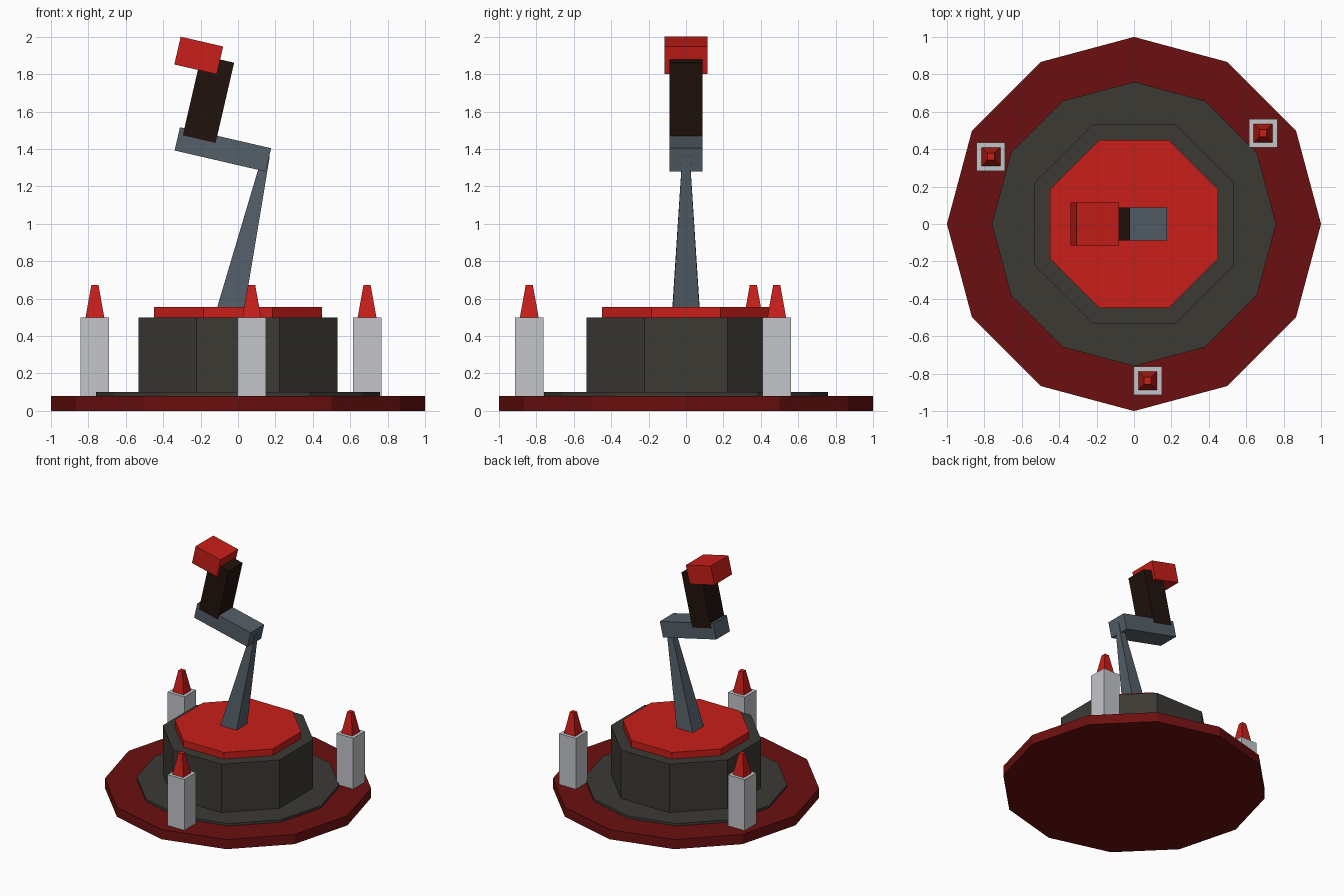
import bpy, bmesh
from math import radians, cos, sin, sqrt
from mathutils import Matrix

if "Cube" in bpy.data.objects:
    bpy.data.objects.remove(bpy.data.objects["Cube"])

TILT = radians(13)


def material(name, rgb):
    m = bpy.data.materials.new(name)
    m.diffuse_color = (*rgb, 1)
    m.use_nodes = True
    m.node_tree.nodes["Principled BSDF"].inputs["Base Color"].default_value = m.diffuse_color
    return m


RED = material("bright_red", (0.58, 0.013, 0.010))
MAROON = material("dark_red", (0.147, 0.005, 0.005))
CHARCOAL = material("charcoal", (0.045, 0.042, 0.034))
SLATE = material("slate", (0.09, 0.115, 0.14))
BLACK = material("black_brown", (0.015, 0.006, 0.004))
PALE = material("pale_grey", (0.546, 0.558, 0.584))


def finish(bm, name, mat, loc, tilt=0):
    me = bpy.data.meshes.new(name)
    bm.to_mesh(me)
    bm.free()
    me.materials.append(mat)
    ob = bpy.data.objects.new(name, me)
    ob.location = loc
    ob.rotation_euler.y = tilt
    bpy.context.collection.objects.link(ob)
    return ob


def prism(name, sides, r_bottom, r_top, height, loc, mat, turn=0, tilt=0):
    """Upright prism or frustum standing on loc."""
    bm = bmesh.new()
    bmesh.ops.create_cone(
        bm, cap_ends=True, segments=sides, radius1=r_bottom, radius2=r_top, depth=height,
        matrix=Matrix.Translation((0, 0, height / 2)) @ Matrix.Rotation(radians(turn), 4, 'Z'))
    return finish(bm, name, mat, loc, tilt)


def box(name, size, loc, mat, tilt=0):
    bm = bmesh.new()
    bmesh.ops.create_cube(bm, size=1, matrix=Matrix.Diagonal((*size, 1)))
    return finish(bm, name, mat, loc, tilt)


# Stepped base
prism("base_plate", 12, 1.0, 1.0, 0.08, (0, 0, 0), MAROON)
prism("base_step", 12, 0.76, 0.76, 0.025, (0, 0, 0.075), CHARCOAL)
apothem = cos(radians(22.5))
prism("drum", 8, 0.533 / apothem, 0.533 / apothem, 0.40, (0, 0, 0.10), CHARCOAL, turn=22.5)
prism("drum_cap", 8, 0.448 / apothem, 0.448 / apothem, 0.055, (0, 0, 0.50), RED, turn=22.5)

# Posts with spiked tips
for i, (x, y) in enumerate([(-0.765, 0.36), (0.69, 0.485), (0.073, -0.838)], 1):
    box(f"post_{i}", (0.152, 0.152, 0.42), (x, y, 0.29), PALE)
    prism(f"post_spike_{i}", 4, 0.05 * sqrt(2), 0.019 * sqrt(2), 0.173, (x, y, 0.50), RED, turn=45)

# Tapered mast, sunk slightly into the cap and the crossbar
length, x0, z0 = 0.85, -0.041, 0.535
prism("mast", 4, 0.073 * sqrt(2), 0.020 * sqrt(2), length, (x0, 0, z0), SLATE, turn=45, tilt=TILT)

# Offset arm, neck and head
box("crossbar", (0.50, 0.178, 0.128), (-0.081, 0, 1.398), SLATE, TILT)
box("neck", (0.18, 0.179, 0.44), (-0.158, 0, 1.667), BLACK, TILT)
box("head", (0.233, 0.23, 0.152), (-0.21, 0, 1.90), RED, TILT)
